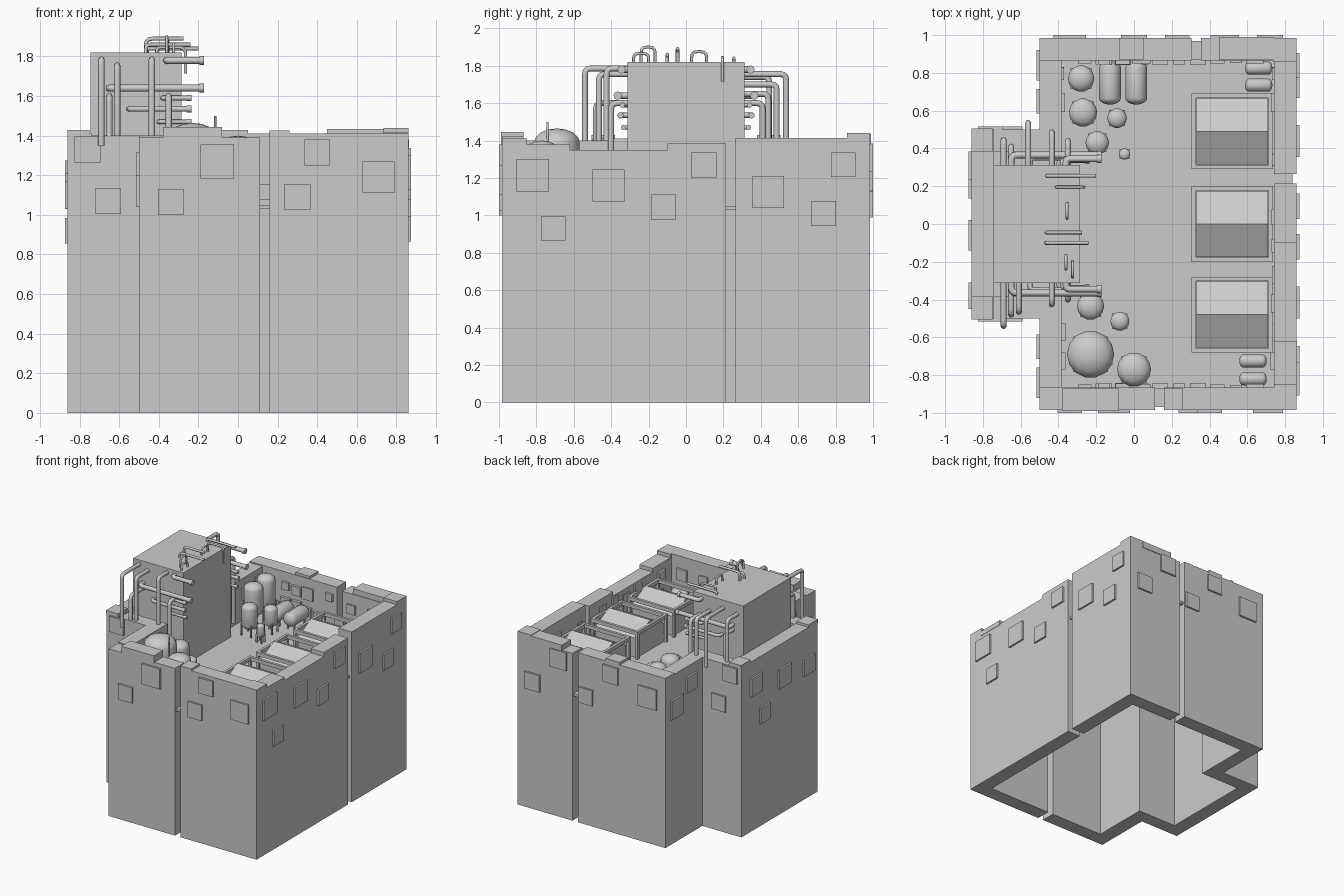
import bpy, bmesh, math, random
from mathutils import Vector, Matrix

if "Cube" in bpy.data.objects:
    bpy.data.objects.remove(bpy.data.objects["Cube"])

random.seed(4)
FLOOR = 1.05


def finish(name, bm, smooth=False):
    me = bpy.data.meshes.new(name)
    bmesh.ops.recalc_face_normals(bm, faces=bm.faces)
    bm.to_mesh(me)
    bm.free()
    ob = bpy.data.objects.new(name, me)
    bpy.context.collection.objects.link(ob)
    if smooth:
        bpy.ops.object.select_all(action='DESELECT')
        ob.select_set(True)
        bpy.context.view_layer.objects.active = ob
        bpy.ops.object.shade_smooth_by_angle(angle=math.radians(35))
    return ob


def boxes(name, items):
    """One object from boxes given as (x0, x1, y0, y1, z0, z1)."""
    bm = bmesh.new()
    for x0, x1, y0, y1, z0, z1 in items:
        m = Matrix.Translation(((x0+x1)/2, (y0+y1)/2, (z0+z1)/2)) @ Matrix.Diagonal((x1-x0, y1-y0, z1-z0, 1))
        bmesh.ops.create_cube(bm, size=1, matrix=m)
    return finish(name, bm)


def tank(name, base, r, length, dome, axis='Z', legs=True):
    """Lathed tank with rounded ends, centred on base for lying tanks."""
    prof = [(r*math.sin(t*math.pi/8), dome*(1-math.cos(t*math.pi/8))) for t in range(5)]
    prof += [(p, length-z) for p, z in reversed(prof)]
    bm = bmesh.new()
    vs = [bm.verts.new((p, 0, z)) for p, z in prof]
    es = [bm.edges.new(e) for e in zip(vs, vs[1:])]
    bmesh.ops.spin(bm, geom=vs+es, axis=(0, 0, 1), cent=(0, 0, 0), angle=2*math.pi, steps=14)
    bmesh.ops.remove_doubles(bm, verts=bm.verts, dist=0.0005)
    m = Matrix.Translation(base)
    if axis != 'Z':
        turn = Matrix.Rotation(math.pi/2, 4, 'Y') if axis == 'X' else Matrix.Rotation(-math.pi/2, 4, 'X')
        m = m @ turn @ Matrix.Translation((0, 0, -length/2))
    bmesh.ops.transform(bm, matrix=m, verts=bm.verts)
    finish(name, bm, True)
    if legs:
        x, y, z = base
        if axis == 'Z':
            spots = [(x+r*.7*a, y+r*.7*b) for a in (-1, 1) for b in (-1, 1)]
            top = z+dome+.01
        else:
            d = length*.28
            spots = [(x+(s*d if axis == 'X' else t*r*.5), y+(s*d if axis == 'Y' else t*r*.5))
                     for s in (-1, 1) for t in (-1, 1)]
            top = z-r*.4
        boxes(name + "_legs", [(a-.006, a+.006, b-.006, b+.006, FLOOR, top) for a, b in spots])


def pipe(name, pts, r=.015):
    """Round pipe along a path with filleted corners."""
    pts = [Vector(p) for p in pts]
    path = [pts[0]]
    for a, b, c in zip(pts, pts[1:], pts[2:]):
        f = min(.03, (a-b).length*.45, (c-b).length*.45)
        p, q = b+(a-b).normalized()*f, b+(c-b).normalized()*f
        path += [p.lerp(b, t).lerp(b.lerp(q, t), t) for t in (0, .33, .67, 1)]
    path.append(pts[-1])
    cu = bpy.data.curves.new(name, 'CURVE')
    cu.dimensions = '3D'
    cu.bevel_depth, cu.bevel_resolution, cu.use_fill_caps = r, 2, True
    sp = cu.splines.new('POLY')
    sp.points.add(len(path)-1)
    for s, p in zip(sp.points, path):
        s.co = (*p, 1)
    ob = bpy.data.objects.new(name, cu)
    bpy.context.collection.objects.link(ob)
    return ob


# Hollow outer walls with narrow gaps
X, Y, T = .86, .985, .12
walls = [(-.5, .11, -Y, -Y+T, 0, 1.39), (.16, .74, -Y, -Y+T, 0, 1.41),
         (-.5, .305, Y-T, Y, 0, 1.41), (.355, .74, Y-T, Y, 0, 1.39),
         (.74, X, -Y, -.85, 0, 1.41), (.74, X, -.85, -.1, 0, 1.35), (.74, X, -.1, .215, 0, 1.385),
         (.74, X, .265, Y, 0, 1.415), (-X, -.74, -.5, .5, 0, 1.41)]
for s in (-1, 1):
    for x0, x1, a, b in ((-.5, -.38, .5, Y-T), (-.74, -.38, .385, .5)):
        y0, y1 = sorted((s*a, s*b))
        walls.append((x0, x1, y0, y1, 0, 1.4))
boxes("outer_walls", walls)
boxes("roof_floor", [(-.49, .84, -.97, .97, FLOOR-.02, FLOOR), (-.85, -.49, -.49, .49, FLOOR-.02, FLOOR)])

# Raised parapet caps
boxes("parapet_caps", [(-.38, -.08, -Y-.005, -.87, 1.38, 1.445), (.16, .26, -Y, -.87, 1.4, 1.425),
                       (.45, .74, .87, Y+.005, 1.38, 1.435), (-.08, .05, .87, Y, 1.4, 1.43),
                       (.735, X, .86, Y, 1.4, 1.44), (-X, -.75, -.505, -.38, 1.4, 1.43),
                       (-X, -.75, .38, .505, 1.4, 1.43), (.74, X+.003, -.85, -.62, 1.34, 1.38)])

# Square panels on the outside faces
P, panels = .015, []
for x, z, s in ((-.105, 1.27, .17), (-.34, 1.065, .13), (.3, 1.09, .13), (.4, 1.315, .13), (.71, 1.19, .16)):
    panels.append((x-s/2, x+s/2, -Y-P, -Y+.01, z-s/2, z+s/2))
for x, z, s in ((.72, 1.06, .14), (.48, 1.31, .15), (.23, 1.07, .13), (0, 1.31, .14), (-.34, 1.21, .17)):
    panels.append((x-s/2, x+s/2, Y-.01, Y+P, z-s/2, z+s/2))
for y, z, s in ((-.82, 1.215, .175), (-.71, .93, .13), (-.415, 1.16, .17), (-.12, 1.045, .135),
                (.095, 1.27, .135), (.44, 1.125, .17), (.735, 1.01, .135), (.84, 1.27, .13)):
    panels.append((X-.01, X+P, y-s/2, y+s/2, z-s/2, z+s/2))
for y, z, s in ((.31, 1.2, .15), (-.06, 1.13, .16), (-.38, 1.1, .14), (.2, .92, .13)):
    panels.append((-X-P, -X+.01, y-s/2, y+s/2, z-s/2, z+s/2))
for k in (-1, 1):
    for y, z, s in ((.65, 1.25, .13), (.84, 1.12, .16)):
        panels.append((-.5-P, -.49, k*y-s/2, k*y+s/2, z-s/2, z+s/2))
    for x, z, s in ((-.76, 1.33, .13), (-.655, 1.07, .13)):
        y0, y1 = sorted((k*.49, k*(.5+P)))
        panels.append((x-s/2, x+s/2, y0, y1, z-s/2, z+s/2))
boxes("outer_panels", panels)

# Small panels lining the parapet inside
small = []
for i in range(22):
    for row in (1.14, 1.29):
        if random.random() < .25:
            continue
        s, d, z = random.uniform(.03, .05), random.uniform(.008, .02), row+random.uniform(-.03, .03)
        u = -.36+i*.05
        if i % 2 == 0 and u < .7:
            small.append((u-s, u+s, .86-d, .87, z-s, z+s))
            small.append((u-s, u+s, -.87, -.86+d, z-s, z+s))
        v = -.8+i*.076
        if i % 2 and abs(v-.24) > .06:
            small.append((.74-d, .75, v-s, v+s, z-s, z+s))
            if abs(v) > .5:
                small.append((-.39, -.38+d, v-s, v+s, z-s, z+s))
boxes("inner_panels", small)

# Service tower
boxes("tower", [(-.745, -.285, -.312, .312, FLOOR, 1.82)])

# Three skylights: gabled glass in a legged frame
for i, y in enumerate((-.48, 0, .49)):
    x0, x1, h, t = .305, .735, .2, .022
    boxes("skylight_frame_%d" % i,
          [(x0, x1, y-h, y-h+t, 1.25, 1.28), (x0, x1, y+h-t, y+h, 1.25, 1.28),
           (x0, x0+t, y-h+t, y+h-t, 1.25, 1.28), (x1-t, x1, y-h+t, y+h-t, 1.25, 1.28)]
          + [(a, a+t, b, b+t, FLOOR, 1.25) for a in (x0, x1-t) for b in (y-h, y+h-t)])
    bm = bmesh.new()
    ends = [[bm.verts.new((x, y+v, z)) for v, z in
             ((-.175, FLOOR), (.175, FLOOR), (.175, 1.21), (0, 1.3), (-.175, 1.21))] for x in (.33, .71)]
    for e in ends:
        bm.faces.new(e)
    for j in range(5):
        k = (j+1) % 5
        bm.faces.new((ends[0][j], ends[0][k], ends[1][k], ends[1][j]))
    finish("skylight_glass_%d" % i, bm)

# Upright tanks: x, y, radius, bottom, top
for i, (x, y, r, b, t) in enumerate(((-.28, .77, .07, 1.13, 1.4), (-.27, .59, .075, 1.13, 1.4),
        (-.09, .56, .052, 1.1, 1.27), (-.195, .43, .062, 1.1, 1.31), (-.05, .37, .03, 1.09, 1.2),
        (-.23, -.69, .125, 1.1, 1.465), (0, -.77, .09, 1.1, 1.4), (-.23, -.435, .072, 1.1, 1.32),
        (-.075, -.515, .05, 1.09, 1.26))):
    tank("upright_tank_%d" % i, (x, y, b), r, t-b, r*.6)
# Lying tanks
for i, x in enumerate((-.127, .012)):
    tank("lying_tank_%d" % i, (x, .747, 1.14), .058, .23, .035, 'Y')
for i, y in enumerate((.825, .735, -.725, -.82)):
    tank("small_tank_%d" % i, (.66 if y > 0 else .63, y, 1.12), .035, .145, .02, 'X')
pipe("vent_pole", [(-.115, -.74, FLOOR), (-.115, -.74, 1.5)], .006)

# Drop pipes on the tower sides: x, reach in y, top, bottom
for s, rows in ((-1, ((-.69, .54, 1.785, 1.35), (-.65, .48, 1.6, 1.1), (-.61, .465, 1.755, 1.1),
                      (-.435, .425, 1.785, 1.1), (-.35, .4, 1.6, 1.1))),
                (1, ((-.69, .445, 1.74, 1.1), (-.65, .41, 1.6, 1.1), (-.56, .535, 1.755, 1.35),
                     (-.435, .485, 1.7, 1.3), (-.35, .44, 1.65, 1.1)))):
    for x, y, t, b in rows:
        pipe("drop_pipe", [(x, s*.3, t), (x, s*y, t), (x, s*y, b)], .016)
    # Pipes running along the tower sides, turning into the wall
    for x0, x1, z, y, r in ((-.65, -.175, 1.64, .365, .018), (-.55, -.24, 1.535, .35, .014),
                            (-.36, -.175, 1.78, .345, .018), (-.4, -.24, 1.47, .335, .011),
                            (-.38, -.24, 1.59, .34, .012)):
        pipe("side_pipe", [(x0, s*.3, z), (x0, s*y, z), (x1, s*y, z)], r)
        pipe("pipe_collar", [(x1-.02, s*y, z), (x1+.004, s*y, z)], r*1.25)

# Pipes on the tower roof and its inner face
for y, x0, x1, z in ((-.045, -.465, -.275, 1.89), (-.1, -.465, -.24, 1.86), (.255, -.46, -.2, 1.84)):
    pipe("roof_pipe", [(x0, y, 1.81), (x0, y, z), (x1, y, z)], .01)
for x, y0, y1, z in ((-.355, .03, .11, 1.875), (-.36, -.24, -.165, 1.9), (-.325, -.28, -.2, 1.865)):
    pipe("roof_loop", [(x, y0, 1.81), (x, y0, z), (x, y1, z), (x, y1, 1.81)], .008)
pipe("face_pipe", [(-.41, .195, 1.81), (-.41, .195, 1.845), (-.265, .195, 1.845), (-.265, .195, 1.715)], .008)
